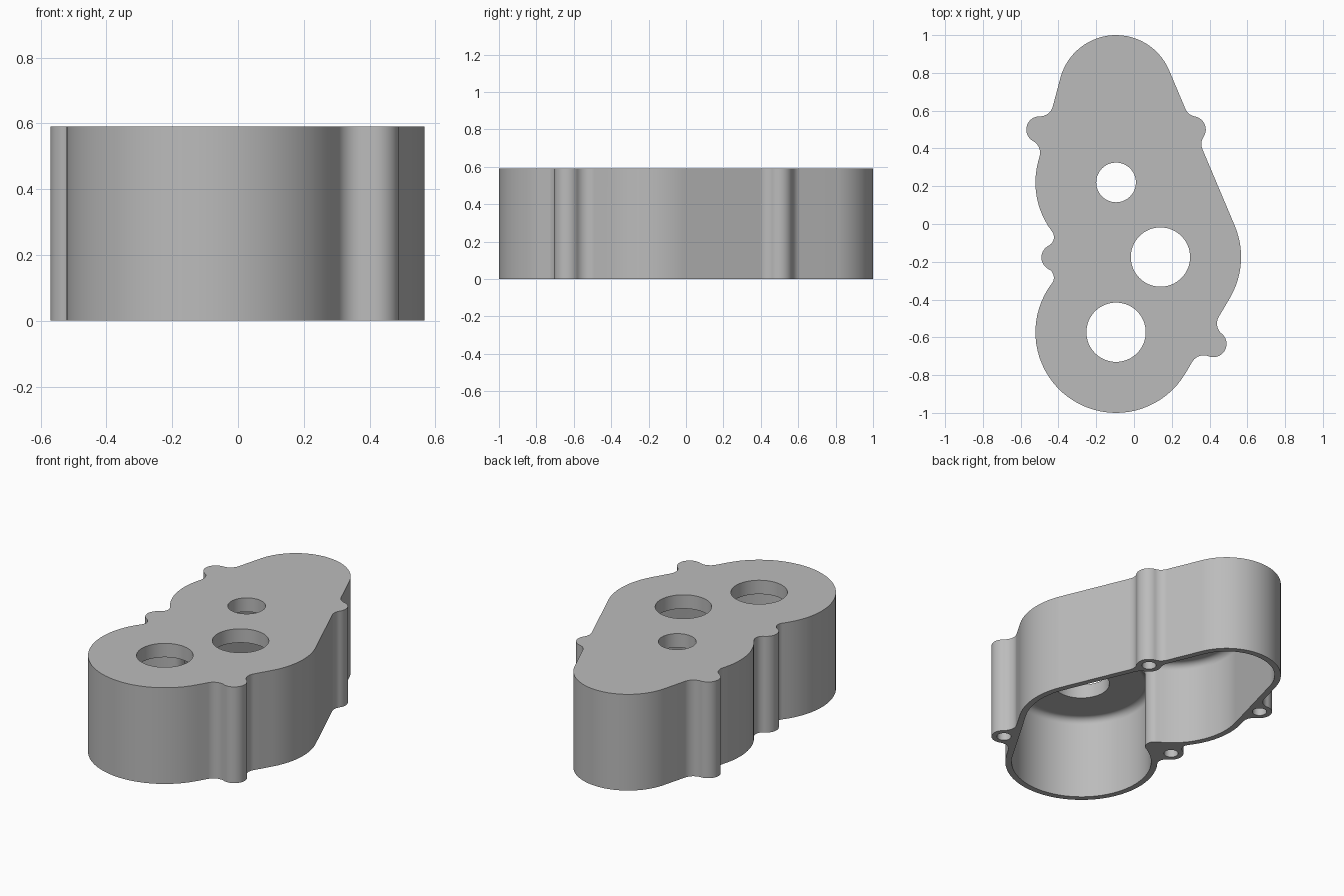
import bpy, bmesh, math
from mathutils import Vector

HEIGHT, CEILING, WALL, BOSS = 0.59, 0.505, 0.035, 0.07
# Centres of the rounded lobes and of the screw bosses
FRONT, SIDE = Vector((-0.095, -0.573)), Vector((0.14, -0.175))
MIDDLE, BACK = Vector((-0.095, 0.22)), Vector((-0.095, 0.695))
BOSSES = {"front": Vector((0.42, -0.635)), "side": Vector((0.31, 0.5)),
          "back": Vector((-0.5, 0.5)), "waist": Vector((-0.42, -0.177))}


def tangent_normal(a, b):
    """Angle of the left normal of the belt line from circle a to circle b."""
    d = b[0] - a[0]
    s = max(-1, min(1, (b[1] - a[1]) / d.length))
    return math.atan2(d.y, d.x) + math.pi / 2 - math.asin(s)


def polar(angle):
    return Vector((math.cos(angle), math.sin(angle)))


def belt(circles, shrink=0.0):
    """Closed outline of tangent arcs; negative radii are concave arcs."""
    ring = [(c, r - shrink) for c, r in circles]
    pts = []
    for i, (c, r) in enumerate(ring):
        start = tangent_normal(ring[i - 1], ring[i])
        end = tangent_normal(ring[i], ring[(i + 1) % len(ring)])
        sign = 1 if r > 0 else -1
        sweep = (sign * (end - start)) % math.tau
        steps = max(3, round(sweep / math.radians(5)))
        for k in range(steps + 1):
            p = c - r * polar(start + sign * sweep * k / steps)
            if not pts or (p - pts[-1]).length > 1e-4:
                pts.append(p)
    if (pts[0] - pts[-1]).length < 1e-4:
        pts.pop()
    return pts


def between(a, b, fillet):
    """Concave arc touching circles a and b on the outer side."""
    d = b[0] - a[0]
    ra, rb = abs(a[1]) + fillet, abs(b[1]) + fillet
    along = (ra * ra - rb * rb + d.length_squared) / (2 * d.length)
    out = Vector((d.y, -d.x)).normalized()
    h = math.sqrt(ra * ra - along * along)
    return (a[0] + d.normalized() * along + out * h, -fillet)


def boss_on_line(a, b, centre, sign, fillet=0.07):
    """Boss with a fillet on each side, on the belt line from a to b."""
    angle = tangent_normal(a, b)
    out, along = -polar(angle), polar(angle - math.pi / 2)
    rise = (centre - a[0]).dot(out) - a[1]
    off = sign * fillet - rise
    t = math.sqrt((BOSS + fillet) ** 2 - off * off)
    return [(centre + out * off - along * t, -sign * fillet),
            (centre, sign * BOSS),
            (centre + out * off + along * t, -sign * fillet)]


def loft(name, layers):
    """Solid through stacked outlines, given as (points, z)."""
    bm = bmesh.new()
    rings = [[bm.verts.new((p.x, p.y, z)) for p in pts] for pts, z in layers]
    n = len(rings[0])
    for low, high in zip(rings, rings[1:]):
        for i in range(n):
            j = (i + 1) % n
            bm.faces.new((low[i], low[j], high[j], high[i]))
    bm.faces.new(rings[0][::-1])
    bm.faces.new(rings[-1])
    bmesh.ops.recalc_face_normals(bm, faces=bm.faces[:])
    mesh = bpy.data.meshes.new(name)
    bm.to_mesh(mesh)
    bm.free()
    obj = bpy.data.objects.new(name, mesh)
    bpy.context.collection.objects.link(obj)
    return obj


def cylinder(name, centre, radius, z0, z1, sides=64):
    pts = [centre + radius * polar(math.tau * k / sides) for k in range(sides)]
    return loft(name, [(pts, z0), (pts, z1)])


cube = bpy.data.objects.get("Cube")
if cube:
    bpy.data.objects.remove(cube, do_unlink=True)

# Outer wall: four lobes, four screw bosses
lobes = [(FRONT, 0.427), (SIDE, 0.427), (BACK, 0.305), (MIDDLE, 0.427)]
f, s, b, m = lobes
waist = (BOSSES["waist"], BOSS)
outer = ([f] + boss_on_line(f, s, BOSSES["front"], 1)
         + [s] + boss_on_line(s, b, BOSSES["side"], 1)
         + [b] + boss_on_line(b, m, BOSSES["back"], 1)
         + [m, between(m, waist, 0.05), waist, between(waist, f, 0.05)])
profile = belt(outer)
housing = loft("housing", [(profile, 0), (profile, HEIGHT)])

# Cavity open at the bottom, with a rounded ceiling edge
f, s, b, m = [(c, r - WALL) for c, r in lobes]
inner = ([f, s] + boss_on_line(s, b, BOSSES["side"], -1)
         + [b, m, between(m, f, 0.055)])
ROUND = 0.04
layers = [(belt(inner), -0.1)]
for k in range(7):
    a = math.pi / 2 * k / 6
    layers.append((belt(inner, ROUND * (1 - math.cos(a))),
                   CEILING - ROUND + ROUND * math.sin(a)))
cutters = [loft("cavity_cutter", layers)]

# Shaft openings through the ceiling and blind screw holes in the bosses
for centre, radius in ((FRONT, 0.157), (SIDE, 0.157), (MIDDLE, 0.105)):
    cutters.append(cylinder("shaft_cutter", centre, radius, 0.4, 0.7))
for centre in BOSSES.values():
    cutters.append(cylinder("screw_cutter", centre, 0.04, -0.1, 0.35, 32))

bpy.ops.object.select_all(action="DESELECT")
bpy.context.view_layer.objects.active = housing
housing.select_set(True)
for cutter in cutters:
    cutter.hide_render = True
    mod = housing.modifiers.new("cut", "BOOLEAN")
    mod.operation, mod.solver, mod.object = "DIFFERENCE", "EXACT", cutter
    bpy.ops.object.modifier_apply(modifier=mod.name)
    bpy.data.objects.remove(cutter, do_unlink=True)

# Plain grey metal
grey = bpy.data.materials.new("plain grey")
grey.use_nodes = True
colour = (0.5, 0.5, 0.5, 1)
grey.diffuse_color = colour
grey.node_tree.nodes["Principled BSDF"].inputs["Base Color"].default_value = colour
housing.data.materials.clear()
housing.data.materials.append(grey)

bpy.ops.object.shade_smooth_by_angle(angle=math.radians(30))
weighted = housing.modifiers.new("even_shading", "WEIGHTED_NORMAL")
weighted.keep_sharp = True
